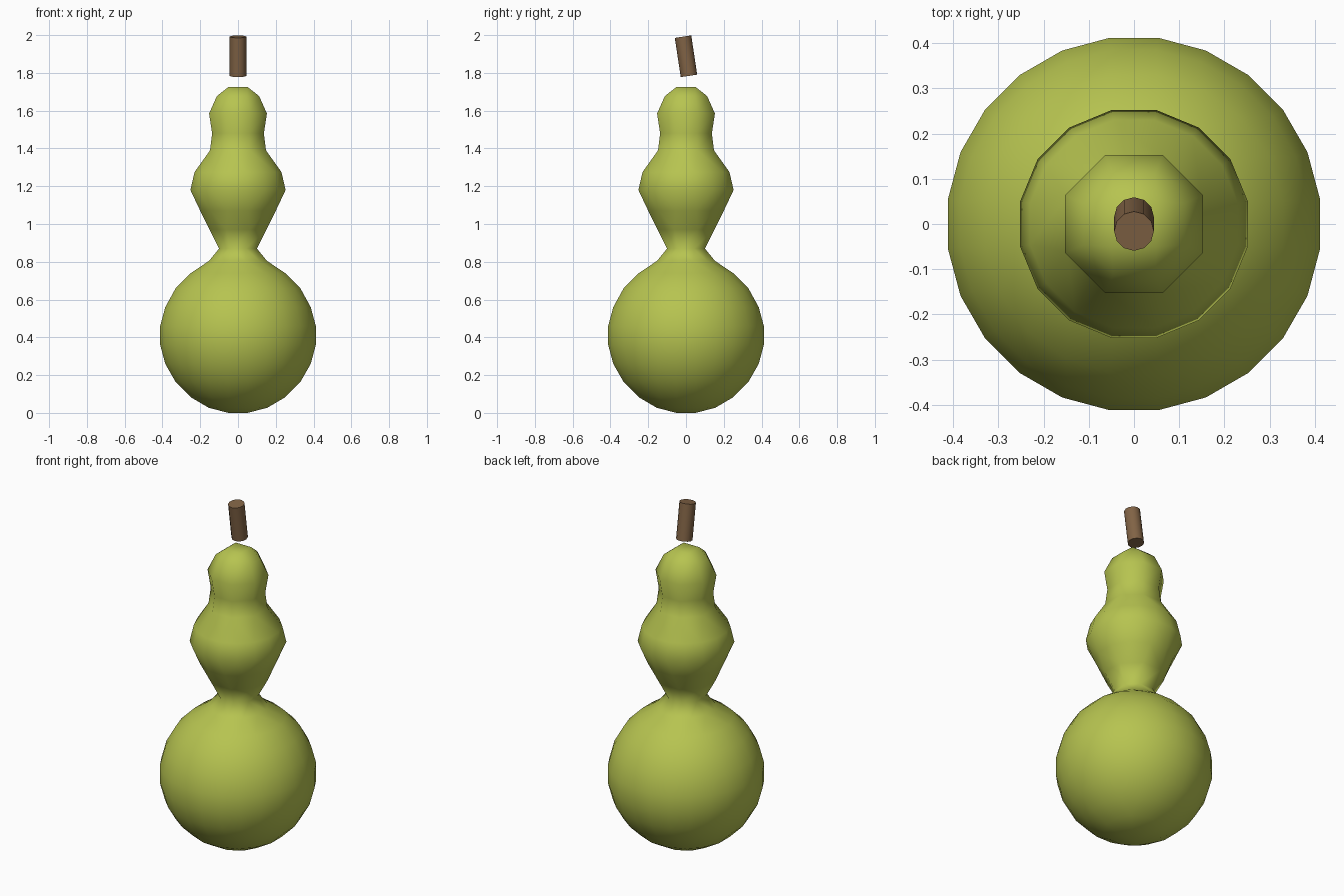
import bpy, bmesh, math

cube = bpy.data.objects.get("Cube")
if cube:
    bpy.data.objects.remove(cube, do_unlink=True)


def make_material(name, rgb):
    mat = bpy.data.materials.new(name)
    mat.use_nodes = True
    mat.diffuse_color = (*rgb, 1)
    mat.node_tree.nodes["Principled BSDF"].inputs["Base Color"].default_value = (*rgb, 1)
    return mat


def add_ring(bm, half_width, z, sides):
    """Regular polygon with flat sides facing the axes."""
    radius = half_width / math.cos(math.pi / sides)
    angles = [2 * math.pi * (i + 0.5) / sides for i in range(sides)]
    return [bm.verts.new((radius * math.cos(a), radius * math.sin(a), z)) for a in angles]


def stitch(bm, low, high):
    """Join two rings, which may have different side counts."""
    n, m = len(low), len(high)
    if n == m:
        for i in range(n):
            j = (i + 1) % n
            bm.faces.new((low[i], low[j], high[j], high[i]))
        return
    i = j = 0
    while i < n or j < m:
        a, b = low[i % n], high[j % m]
        if j == m or (i < n and (i + 1) / n <= (j + 1) / m):
            i += 1
            bm.faces.new((a, low[i % n], b))
        else:
            j += 1
            bm.faces.new((a, high[j % m], b))


def finish(obj, mat, angle):
    obj.data.materials.append(mat)
    bpy.ops.object.select_all(action="DESELECT")
    obj.select_set(True)
    bpy.context.view_layer.objects.active = obj
    bpy.ops.object.shade_smooth_by_angle(angle=math.radians(angle))


green = make_material("gourd green", (0.47, 0.55, 0.08))
brown = make_material("stem brown", (0.22, 0.125, 0.06))

# Gourd body: half width, height and side count of each ring
profile = [
    (0.05, 0.0, 4), (0.155, 0.027, 12), (0.25, 0.083, 16), (0.33, 0.163, 20),
    (0.385, 0.26, 24), (0.412, 0.36, 24), (0.412, 0.46, 24), (0.385, 0.56, 24),
    (0.33, 0.66, 20), (0.25, 0.74, 16), (0.153, 0.805, 12),
    (0.1, 0.87, 8), (0.15, 0.97, 8), (0.2, 1.07, 12), (0.252, 1.18, 16),
    (0.23, 1.275, 16), (0.148, 1.39, 8), (0.137, 1.48, 8), (0.153, 1.585, 8),
    (0.112, 1.677, 8), (0.05, 1.726, 4),
]
bm = bmesh.new()
rings = [add_ring(bm, *row) for row in profile]
for low, high in zip(rings, rings[1:]):
    stitch(bm, low, high)
bm.faces.new(rings[0])
bm.faces.new(rings[-1])
bmesh.ops.recalc_face_normals(bm, faces=bm.faces)
mesh = bpy.data.meshes.new("gourd_body")
bm.to_mesh(mesh)
bm.free()
body = bpy.data.objects.new("gourd_body", mesh)
bpy.context.collection.objects.link(body)
finish(body, green, 180)

# Floating stem, tipped towards the front
bpy.ops.mesh.primitive_cylinder_add(
    vertices=12, radius=0.044, depth=0.21,
    location=(0, 0, 1.888), rotation=(math.radians(8.6), 0, 0))
stem = bpy.context.object
stem.name = stem.data.name = "stem"
finish(stem, brown, 40)
